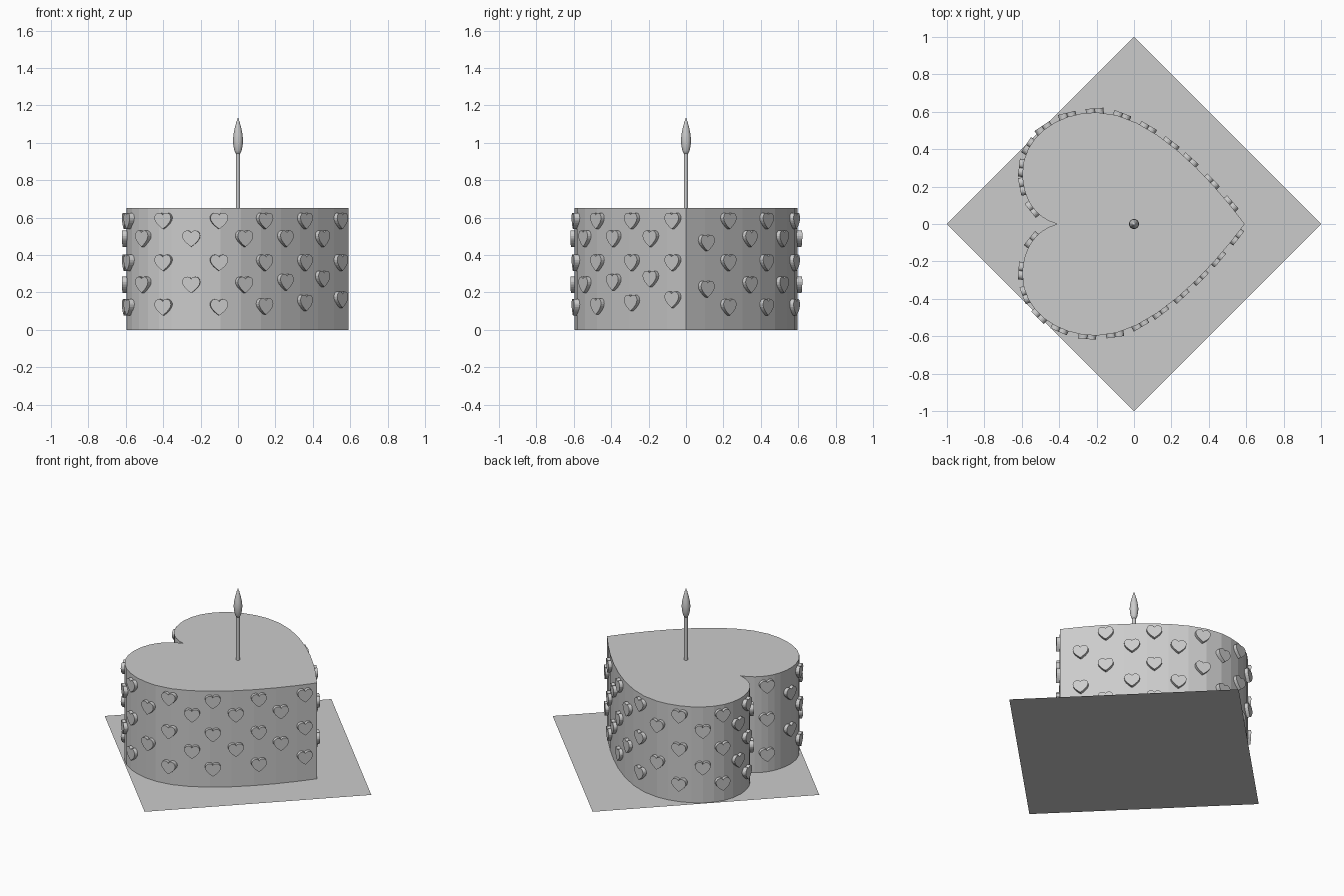
import bpy, bmesh, math
from mathutils import Vector, Matrix
from mathutils.geometry import interpolate_bezier, intersect_point_line

if "Cube" in bpy.data.objects:
    bpy.data.objects.remove(bpy.data.objects["Cube"])

# Half heart profile: tip, side, lobe, cleft (Bezier control points)
SEGMENTS = [((.592, 0), (.40, .26), (.08, .597), (-.2, .597)),
            ((-.2, .597), (-.42, .597), (-.597, .46), (-.597, .27)),
            ((-.597, .27), (-.597, .14), (-.53, .03), (-.41, 0))]


def heart_outline(res):
    """Closed counter-clockwise heart in 2D with its tip towards +x."""
    half = [Vector((*SEGMENTS[0][0], 0))]
    for seg in SEGMENTS:
        pts = [Vector((*p, 0)) for p in seg]
        half += interpolate_bezier(*pts, res + 1)[1:]
    return half + [Vector((p.x, -p.y, 0)) for p in reversed(half[1:-1])]


def finish(name, bm, smooth=False):
    bmesh.ops.recalc_face_normals(bm, faces=bm.faces[:])
    mesh = bpy.data.meshes.new(name)
    bm.to_mesh(mesh)
    bm.free()
    for p in mesh.polygons:
        p.use_smooth = smooth
    ob = bpy.data.objects.new(name, mesh)
    bpy.context.collection.objects.link(ob)
    return ob


def add_prism(bm, outline, depth, matrix):
    """Extrude a 2D outline along local z and place it with a matrix."""
    low = [bm.verts.new(matrix @ p) for p in outline]
    high = [bm.verts.new(matrix @ (p + Vector((0, 0, depth)))) for p in outline]
    bm.faces.new(low[::-1])
    bm.faces.new(high)
    n = len(outline)
    for i in range(n):
        j = (i + 1) % n
        bm.faces.new((low[i], low[j], high[j], high[i]))


def add_lathe(name, profile, sides):
    bm = bmesh.new()
    vs = [bm.verts.new((r, 0, z)) for r, z in profile]
    es = [bm.edges.new(pair) for pair in zip(vs, vs[1:])]
    bmesh.ops.spin(bm, geom=vs + es, cent=(0, 0, 0), axis=(0, 0, 1),
                   angle=math.tau, steps=sides, use_merge=True)
    bmesh.ops.remove_doubles(bm, verts=bm.verts[:], dist=1e-5)
    return finish(name, bm, True)


# Square board turned to a diamond
bm = bmesh.new()
bm.faces.new([bm.verts.new(c) for c in ((1, 0, 0), (0, 1, 0), (-1, 0, 0), (0, -1, 0))])
finish("board", bm)

# Heart shaped cake
cake = heart_outline(8)
bm = bmesh.new()
add_prism(bm, cake, .65, Matrix())
finish("cake", bm)


# Small hearts around the side, in staggered columns of three and two
def on_side(x, y):
    """Closest point on the cake side and its outward normal."""
    target, best = Vector((x, y, 0)), None
    for a, b in zip(cake, cake[1:] + cake[:1]):
        t = intersect_point_line(target, a, b)[1]
        q = a.lerp(b, min(1, max(0, t)))
        d = (q - target).length
        if best is None or d < best[0]:
            e = (b - a).normalized()
            best = (d, q, Vector((e.y, -e.x, 0)))
    return best[1:]


front_columns = [(.55, -.07), (.455, -.19), (.36, -.29), (.258, -.39), (.148, -.48),
                 (.04, -.55), (-.102, -.59), (-.25, -.605), (-.405, -.58),
                 (-.525, -.51), (-.585, -.38), (-.605, -.25), (-.54, -.09)]
back_columns = [(.52, .11), (.42, .23), (.31, .35), (.2, .433), (.08, .523),
                (-.06, .59), (-.21, .605), (-.36, .59), (-.49, .52),
                (-.57, .42), (-.6, .3), (-.6, .2), (-.53, .09)]
THREE, TWO = (.582, .358, .12), (.487, .24)
small = [Vector((p.y * .08, -p.x * .073, 0)) for p in heart_outline(5)]

bm = bmesh.new()
for columns, first in ((front_columns, 0), (back_columns, 1)):
    for i, (x, y) in enumerate(columns):
        base, normal = on_side(x, y)
        side = Vector((0, 0, 1)).cross(normal)
        for z in (TWO if (i + first) % 2 else THREE):
            if first == 0 and z < .3:       # low rows rise towards the tip
                z += .09 * max(0, x - .1)
            if first and i == 0:
                z -= .023
            place = Matrix((side, (0, 0, 1), normal)).transposed().to_4x4()
            place.translation = base - normal * .012 + Vector((0, 0, z))
            add_prism(bm, small, .034, place)
finish("heart_decorations", bm)

# Candle stick
candle = add_lathe("candle", [(0, .64), (.012, .64), (.012, .945), (0, .945)], 16)
candle.select_set(True)
bpy.context.view_layer.objects.active = candle
bpy.ops.object.shade_smooth_by_angle()

# Flame
add_lathe("candle_flame", [(0, .935), (.011, .939), (.019, .957), (.025, .985), (.027, 1.015),
                           (.024, 1.045), (.017, 1.08), (.008, 1.112), (0, 1.135)], 20)
